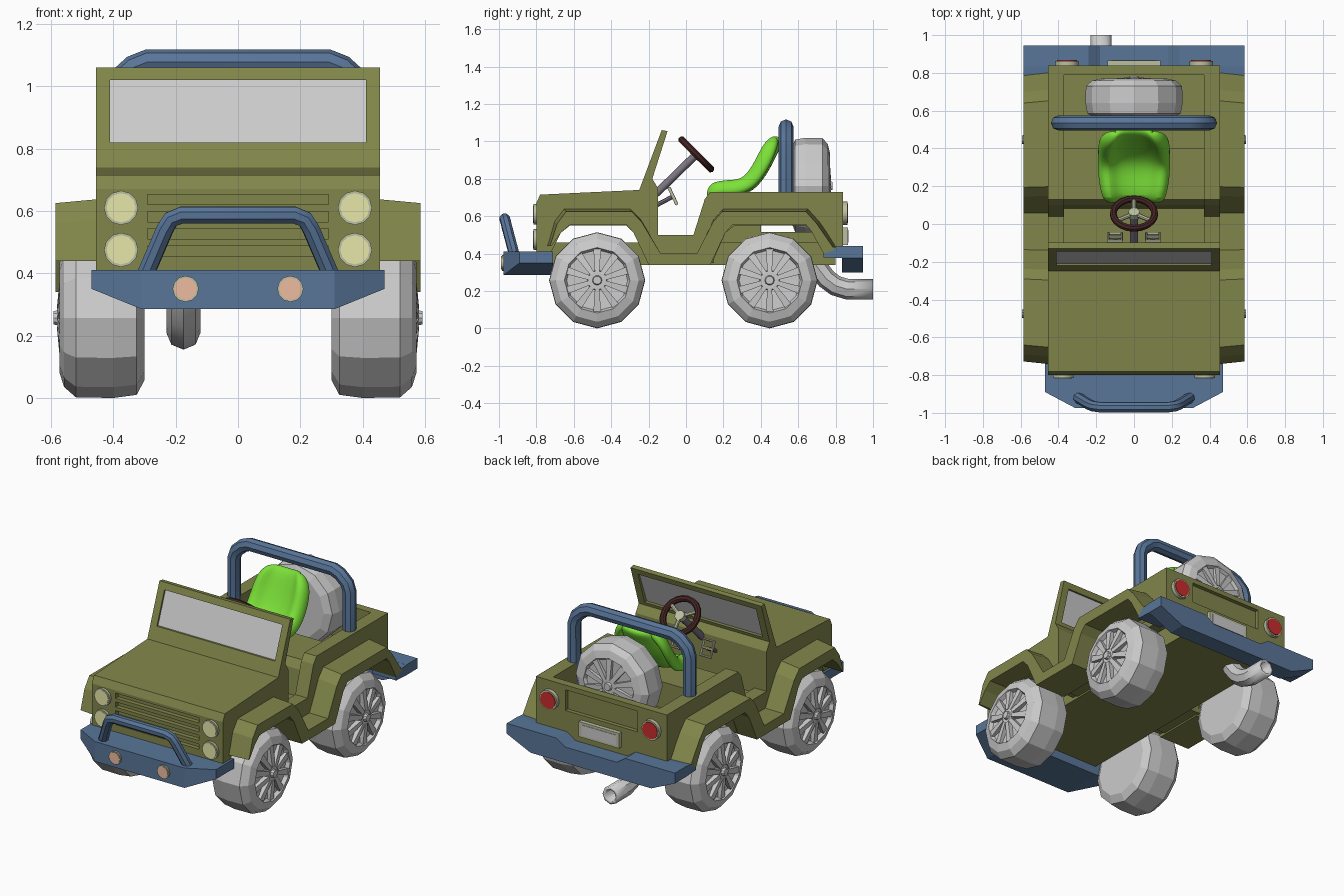
import bpy, bmesh, math
from mathutils import Matrix, Vector

if "Cube" in bpy.data.objects:
    bpy.data.objects.remove(bpy.data.objects["Cube"])

def mat(name, *rgb):
    m = bpy.data.materials.new(name)
    m.diffuse_color = (*rgb, 1)
    m.use_nodes = True
    m.node_tree.nodes["Principled BSDF"].inputs["Base Color"].default_value = m.diffuse_color
    return m

OLIVE = mat("olive", .22, .24, .07)
BLUE = mat("blue", .10, .18, .32)
GREEN = mat("green", .20, .75, .04)
RED = mat("red", .6, .025, .025)
AMBER = mat("amber", .85, .5, .35)
LAMP = mat("lamp", .8, .8, .4)
PALE = mat("pale", .5, .53, .36)
BROWN = mat("brown", .06, .018, .018)
STEEL = mat("steel", .2, .18, .22)

def finish(name, bm, material=None, smooth=None):
    bmesh.ops.recalc_face_normals(bm, faces=bm.faces)
    me = bpy.data.meshes.new(name)
    bm.to_mesh(me)
    bm.free()
    ob = bpy.data.objects.new(name, me)
    bpy.context.collection.objects.link(ob)
    if material:
        me.materials.append(material)
    if smooth:
        bpy.ops.object.select_all(action='DESELECT')
        ob.select_set(True)
        bpy.context.view_layer.objects.active = ob
        bpy.ops.object.shade_smooth_by_angle(angle=math.radians(smooth))
    return ob

def add_box(bm, x0, x1, y0, y1, z0, z1):
    m = Matrix.Translation(((x0+x1)/2, (y0+y1)/2, (z0+z1)/2)) @ Matrix.Diagonal((x1-x0, y1-y0, z1-z0, 1))
    bmesh.ops.create_cube(bm, size=1, matrix=m)

def box(name, dims, material=OLIVE):
    bm = bmesh.new()
    add_box(bm, *dims)
    return finish(name, bm, material)

def prism(name, pts, x0, x1, material=OLIVE, pts2=None):
    """Side profile (y, z) extruded from x0 to x1, optionally to a second profile."""
    bm = bmesh.new()
    a = [bm.verts.new((x0, y, z)) for y, z in pts]
    b = [bm.verts.new((x1, y, z)) for y, z in (pts2 or pts)]
    bm.faces.new(a)
    bm.faces.new(b)
    for i in range(len(a)):
        j = (i+1) % len(a)
        bm.faces.new((a[i], a[j], b[j], b[i]))
    return finish(name, bm, material)

def rod(name, p, q, r, material=None, segs=12, r2=None):
    p, q = Vector(p), Vector(q)
    bm = bmesh.new()
    m = Matrix.Translation((p+q)/2) @ (q-p).to_track_quat('Z', 'Y').to_matrix().to_4x4()
    bmesh.ops.create_cone(bm, cap_ends=True, segments=segs, radius1=r, radius2=r2 or r, depth=(q-p).length, matrix=m)
    return finish(name, bm, material, 31)

def tube(name, pts, r, material=None, cyclic=False, caps=True, wall=0):
    cu = bpy.data.curves.new(name, 'CURVE')
    cu.dimensions = '3D'
    cu.bevel_depth, cu.bevel_resolution, cu.use_fill_caps = r, 2, caps
    sp = cu.splines.new('POLY')
    sp.points.add(len(pts)-1)
    for p, c in zip(sp.points, pts):
        p.co = (*c, 1)
    sp.use_cyclic_u = cyclic
    tmp = bpy.data.objects.new(name, cu)
    me = bpy.data.meshes.new_from_object(tmp)
    bpy.data.objects.remove(tmp)
    bm = bmesh.new()
    bm.from_mesh(me)
    ob = finish(name, bm, material, 40)
    if wall:
        s = ob.modifiers.new("wall", 'SOLIDIFY')
        s.thickness, s.offset = wall, -1
    return ob

def cut(ob, boxes):
    bm = bmesh.new()
    for b in boxes:
        add_box(bm, *b)
    c = finish(ob.name + "_cutter", bm)
    c.hide_render = True
    c.hide_set(True)
    m = ob.modifiers.new("cut", 'BOOLEAN')
    m.operation, m.solver, m.object = 'DIFFERENCE', 'EXACT', c

# Hood block with grille slots
hood = prism("hood", [(-.80, .41), (-.80, .67), (-.78, .715), (-.25, .74), (-.15, .75), (-.15, .36), (-.20, .36),
                      (-.28, .51), (-.32, .55), (-.62, .55), (-.67, .51), (-.72, .41)], -.455, .455)
cut(hood, [(-.29, .29, -.9, -.772, z, z+.033) for z in (.455, .51, .565, .62)])

# Windshield frame, built from bars around a pane
def front(z): return (-.25 + (z-.74)*.375, z)
def back(z): return (-.18 + (z-.80)*.32, z)
prism("windshield_base", [front(.74), front(.82), back(.82), (-.18, .80), (-.15, .75)], -.455, .455)
prism("windshield_top", [front(1.02), front(1.06), back(1.055), back(1.02)], -.455, .455)
for s in (-1, 1):
    prism("windshield_post", [front(.82), front(1.02), back(1.02), back(.82)], s*.41, s*.455)
prism("windshield_pane", [(front(z)[0]+d, z) for z, d in ((.82, .012), (1.02, .012), (1.02, .024), (.82, .024))],
      -.41, .41, None)

# Tub: floor, seat platform, rear deck, side walls, tail panel
box("floor_pan", (-.30, .30, -.74, .80, .34, .46))
box("cabin_floor", (-.40, .40, -.16, .15, .35, .47))
prism("seat_platform", [(.08, .46), (.10, .63), (.13, .68), (.40, .68), (.40, .46)], -.38, .38)
box("rear_deck", (-.38, .38, .38, .80, .46, .515))
side = [(-.16, .50), (.04, .50), (.10, .69), (.13, .73), (.83, .73), (.83, .44), (.74, .44), (.68, .52), (.64, .55),
        (.26, .55), (.21, .51), (.14, .35), (-.2, .35)]
for s in (-1, 1):
    prism("side_wall", side, s*.37, s*.455)
tail = box("tail_panel", (-.455, .455, .79, .84, .40, .73))
cut(tail, [(-.25, .25, .815, .9, .57, .70)])

# Fenders joined by the sill, outer edge slightly lower
lip = [(-.75, .44), (-.71, .58), (-.66, .645), (-.30, .645), (-.245, .59), (-.14, .40), (.06, .40), (.15, .59),
       (.20, .645), (.66, .645), (.72, .58), (.82, .42)]
under = [(.735, .40), (.67, .52), (.64, .555), (.25, .555), (.21, .51), (.13, .34), (-.20, .34), (-.28, .51),
         (-.32, .555), (-.62, .555), (-.67, .51), (-.72, .44)]
lip_outer = [(y*.97, z-.02 if z > .5 else z) for y, z in lip]
for s in (-1, 1):
    prism("fender", lip+under, s*.37, s*.585, OLIVE, lip_outer+under)

# Front bumper, fog lamps and bull bar
bm = bmesh.new()
for s in (-1, 1):
    for p in ((.47, -.71, .41), (.47, -.89, .41), (.31, -.975, .41), (.47, -.71, .35), (.47, -.89, .35),
              (.31, -.975, .285), (.31, -.71, .285)):
        bm.verts.new((s*p[0], p[1], p[2]))
bmesh.ops.convex_hull(bm, input=bm.verts)
bmesh.ops.dissolve_limit(bm, angle_limit=.02, verts=bm.verts, edges=bm.edges)
finish("front_bumper", bm, BLUE)
half = [(.295, -.92, .40), (.235, -.957, .54), (.215, -.965, .573), (.18, -.97, .587)]
tube("bull_bar", half + [(-x, y, z) for x, y, z in reversed(half)], .029, BLUE)

def lamp(name, x, y, z, r, d, lens):
    rod(name + "_rim", (x, y, z), (x, y+d, z), r, PALE)
    rod(name + "_lens", (x, y+d*.8, z), (x, y+d*1.12, z), r*.85, lens)

for s in (-1, 1):
    lamp("fog_lamp", s*.168, -.96, .35, .042, -.025, AMBER)
    for z in (.61, .475):
        lamp("headlight", s*.375, -.785, z, .055, -.03, LAMP)
    lamp("tail_light", s*.355, .83, .615, .062, .033, RED)

# Rear bumper with end plates, and number plate
bm = bmesh.new()
xz = [(-.585, .44), (-.24, .44), (-.18, .40), (.18, .40), (.24, .44), (.585, .44), (.585, .375), (.42, .30), (-.42, .30), (-.585, .375)]
a, b = ([bm.verts.new((x, y, z)) for x, z in xz] for y in (.835, .945))
bm.faces.new(a)
bm.faces.new(b)
for i in range(len(xz)):
    bm.faces.new((a[i-1], a[i], b[i], b[i-1]))
finish("rear_bumper", bm, BLUE)
for s in (-1, 1):
    prism("rear_bumper_end", [(.735, .38), (.735, .43), (.84, .44), (.84, .375)], s*.42, s*.585, BLUE)
plate = box("number_plate_frame", (-.14, .14, .83, .865, .445, .54), PALE)
box("number_plate", (-.12, .12, .85, .868, .46, .525), None)

# Roll bar
half = [(.40, .535, .60), (.40, .535, .97), (.385, .535, 1.015), (.335, .535, 1.06), (.29, .535, 1.078)]
tube("roll_bar", half + [(-x, y, z) for x, y, z in reversed(half)], .04, BLUE)

# Exhaust pipe
tube("exhaust", [(-.175, y, z) for y, z in ((.66, .40), (.70, .33), (.75, .265), (.80, .228), (.86, .21), (1.0, .21))],
     .055, None, caps=False, wall=.018)

# Wheel: revolved tyre, raised hub and spokes; axis along +x
bm = bmesh.new()
profile = [(0, 0), (0, .20), (.025, .247), (.10, .257), (.22, .255), (.258, .222), (.273, .175), (.25, .163), (.243, 0)]
edges = [bm.verts.new((x, 0, r)) for x, r in profile]
edges = [bm.edges.new(e) for e in zip(edges, edges[1:])]
bmesh.ops.spin(bm, geom=edges, cent=(0, 0, 0), axis=(1, 0, 0), angle=math.tau, steps=12, use_merge=True)
bmesh.ops.remove_doubles(bm, verts=bm.verts, dist=.0005)
for i in range(10):
    rot = Matrix.Rotation(math.tau*i/10, 4, 'X')
    res = bmesh.ops.create_cube(bm, size=1, matrix=Matrix.Translation((.253, 0, .105)) @ Matrix.Diagonal((.03, .04, .125, 1)))
    for v in res['verts']:
        if v.co.z < .1:
            v.co.y *= .6
            v.co.x += .012
        v.co = rot @ v.co
for r1, r2, x, d in ((.055, .05, .255, .04), (.028, .022, .28, .025)):
    bmesh.ops.create_cone(bm, cap_ends=True, segments=10, radius1=r1, radius2=r2, depth=d,
                          matrix=Matrix.Translation((x, 0, 0)) @ Matrix.Rotation(math.pi/2, 4, 'Y'))
wheel = finish("spare_wheel", bm)
wheel.location = (0, .565, .762)
wheel.rotation_euler.z = math.pi/2
wheel.scale.x = .75
for y in (-.475, .447):
    for s in (-1, 1):
        w = bpy.data.objects.new("wheel", wheel.data)
        w.location = (s*.30, y, .257)
        w.rotation_euler.z = 0 if s > 0 else math.pi
        bpy.context.collection.objects.link(w)

# Bucket seat: lofted sheet with side bolsters, thickened and smoothed
rows = [(.12, .69, .16), (.14, .745, .18), (.25, .745, .2), (.34, .765, .2), (.41, .87, .2), (.455, .97, .185), (.49, 1.03, .12)]
cols = [(-1, -.03), (-.9, .04), (-.65, .055), (-.45, .01), (0, 0), (.45, .01), (.65, .055), (.9, .04), (1, -.03)]
bm = bmesh.new()
grid = []
for i, (y, z, w) in enumerate(rows):
    p, q = rows[max(i-1, 0)], rows[min(i+1, 6)]
    n = Vector((0, -(q[1]-p[1]), q[0]-p[0])).normalized()
    k = .4 if i in (0, 6) else 1
    grid.append([bm.verts.new(Vector((c*w, y, z)) + n*h*k) for c, h in cols])
for g, h in zip(grid, grid[1:]):
    for j in range(len(cols)-1):
        bm.faces.new((g[j], g[j+1], h[j+1], h[j]))
seat = finish("seat", bm, GREEN, 60)
m = seat.modifiers.new("thickness", 'SOLIDIFY')
m.thickness, m.offset = .05, -1 if seat.data.polygons[20].normal.z > 0 else 1
m = seat.modifiers.new("round", 'SUBSURF')
m.levels = m.render_levels = 2

# Steering wheel and column
hub, tilt = Vector((0, .055, .93)), Matrix.Rotation(-math.pi/4, 3, 'X')
ring = [hub + tilt @ Vector((math.cos(t)*.11, math.sin(t)*.11, 0)) for t in (math.tau*i/20 for i in range(20))]
tube("steering_wheel", ring, .019, BROWN, cyclic=True)
for i in range(3):
    t = math.pi/2 + math.tau*i/3
    rod("steering_spoke", hub, hub + tilt @ Vector((math.cos(t)*.1, math.sin(t)*.1, 0)), .012, PALE, 8)
rod("steering_hub", hub - tilt @ Vector((0, 0, .02)), hub + tilt @ Vector((0, 0, .015)), .03, PALE)
rod("steering_column", (0, -.16, .72), hub, .021, STEEL)

# Pedals
for s in (-1, 1):
    rod("pedal_arm", (s*.10, -.155, .66), (s*.10, -.07, .705), .012, STEEL, 8)
    pad = [(s*.10+x, y, z) for x, y, z in ((-.035, -.09, .75), (.035, -.09, .75), (.035, -.05, .665), (-.035, -.05, .665))]
    tube("pedal", pad, .009, PALE, cyclic=True)
    rod("pedal_bar", (s*.10-.035, -.07, .707), (s*.10+.035, -.07, .707), .009, PALE, 8)
